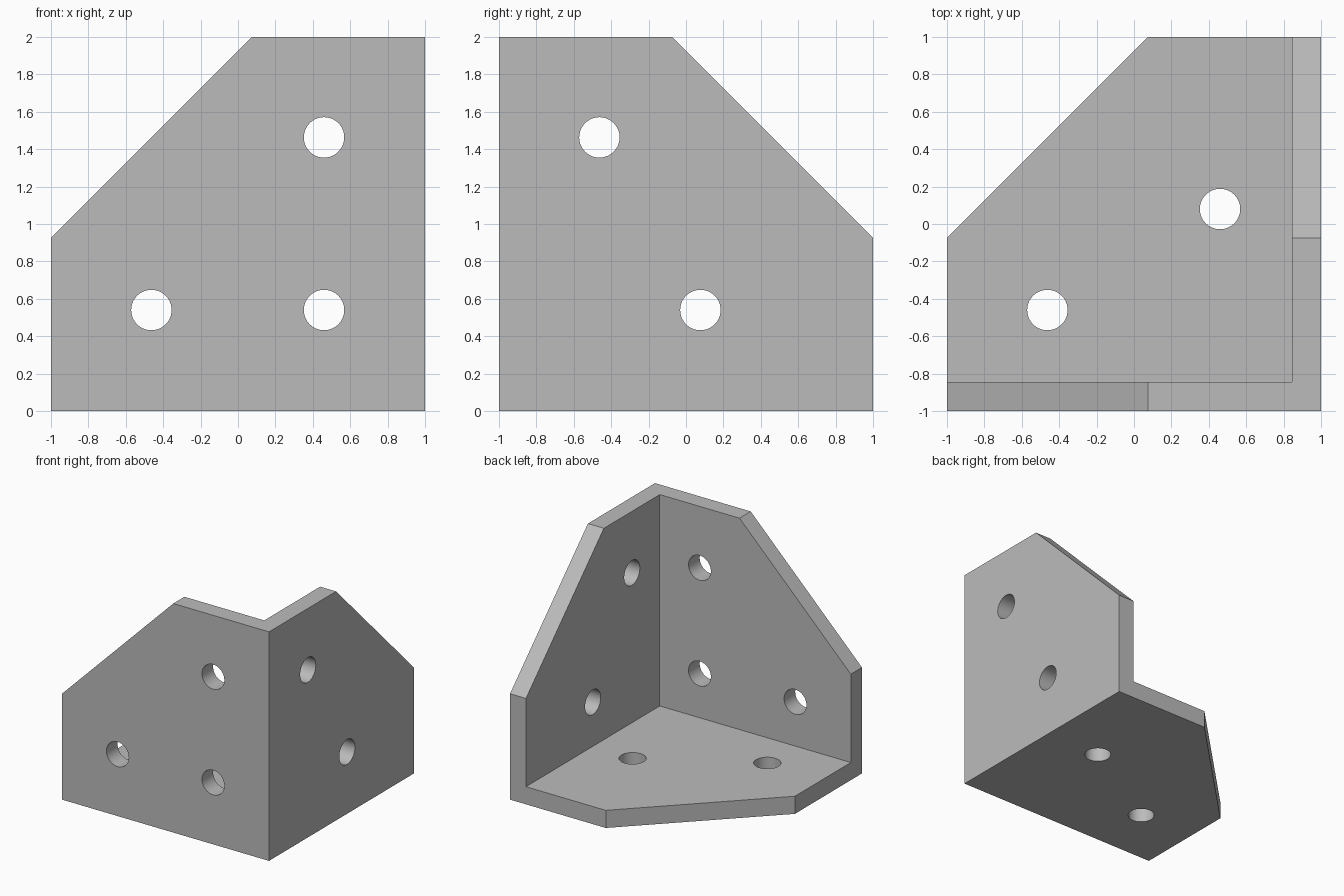
import bpy, bmesh
from math import cos, sin, tau, radians

cube = bpy.data.objects.get("Cube")
if cube:
    bpy.data.objects.remove(cube, do_unlink=True)

T = 0.154      # plate thickness
R = 0.108      # hole radius
CUT = 0.075    # where the clipped corners start

grey = bpy.data.materials.new("grey metal")
grey.use_nodes = True
colour = (0.5, 0.5, 0.5, 1)
grey.diffuse_color = colour
grey.node_tree.nodes["Principled BSDF"].inputs["Base Color"].default_value = colour


def prism(name, axis, outline, low, high):
    """Extrude a 2D outline along an axis; its coordinates fill the other two axes."""
    def place(p, d):
        co = list(p)
        co.insert(axis, d)
        return co
    bm = bmesh.new()
    face = bm.faces.new([bm.verts.new(place(p, low)) for p in outline])
    geom = bmesh.ops.extrude_face_region(bm, geom=[face])["geom"]
    for v in geom:
        if isinstance(v, bmesh.types.BMVert):
            v.co[axis] = high
    bmesh.ops.recalc_face_normals(bm, faces=bm.faces)
    mesh = bpy.data.meshes.new(name)
    bm.to_mesh(mesh)
    bm.free()
    mesh.materials.append(grey)
    obj = bpy.data.objects.new(name, mesh)
    bpy.context.collection.objects.link(obj)
    return obj


def rect(x0, y0, x1, y1):
    return [(x0, y0), (x1, y0), (x1, y1), (x0, y1)]


def corner(a, b, da, db):
    """Oversized triangle clipping the corner (a, b); da, db point outward."""
    n = 1 + CUT + 0.2
    a, b = a + da * 0.1, b + db * 0.1
    return [(a, b), (a - da * n, b), (a, b - db * n)]


def circle(a, b):
    return [(a + R * cos(tau * i / 64), b + R * sin(tau * i / 64)) for i in range(64)]


bracket = prism("corner_bracket", 2, rect(-1, -1, 1, 1), 0, 2)

# Inner cavity leaves a floor, a front wall and a left wall
cutters = [prism("cavity", 2, rect(-1.2, T - 1, 1 - T, 1.2), T, 2.2)]

# Clipped outer corner of each plate
for axis, outline in ((0, corner(1, 2, 1, 1)),
                      (1, corner(-1, 2, -1, 1)),
                      (2, corner(-1, 1, -1, 1))):
    cutters.append(prism("corner_clip", axis, outline, -1.3, 2.3))

# Screw holes: side wall, front wall, floor
holes = [(0, 1 - T / 2, [(-0.463, 1.463), (0.077, 0.54)]),
         (1, T / 2 - 1, [(-0.463, 0.54), (0.46, 0.54), (0.46, 1.463)]),
         (2, T / 2, [(0.46, 0.08), (-0.463, -0.46)])]
for axis, mid, centres in holes:
    for a, b in centres:
        cutters.append(prism("hole", axis, circle(a, b), mid - 0.15, mid + 0.15))

# Cut everything out of the block, then drop the cutters
bpy.context.view_layer.objects.active = bracket
for cutter in cutters:
    mod = bracket.modifiers.new("cut", 'BOOLEAN')
    mod.operation = 'DIFFERENCE'
    mod.solver = 'EXACT'
    mod.object = cutter
    bpy.ops.object.modifier_apply(modifier=mod.name)
    bpy.data.objects.remove(cutter, do_unlink=True)

# Smooth hole walls, sharp plate edges
for o in bpy.context.selected_objects:
    o.select_set(False)
bracket.select_set(True)
bpy.ops.object.shade_smooth_by_angle(angle=radians(30))
